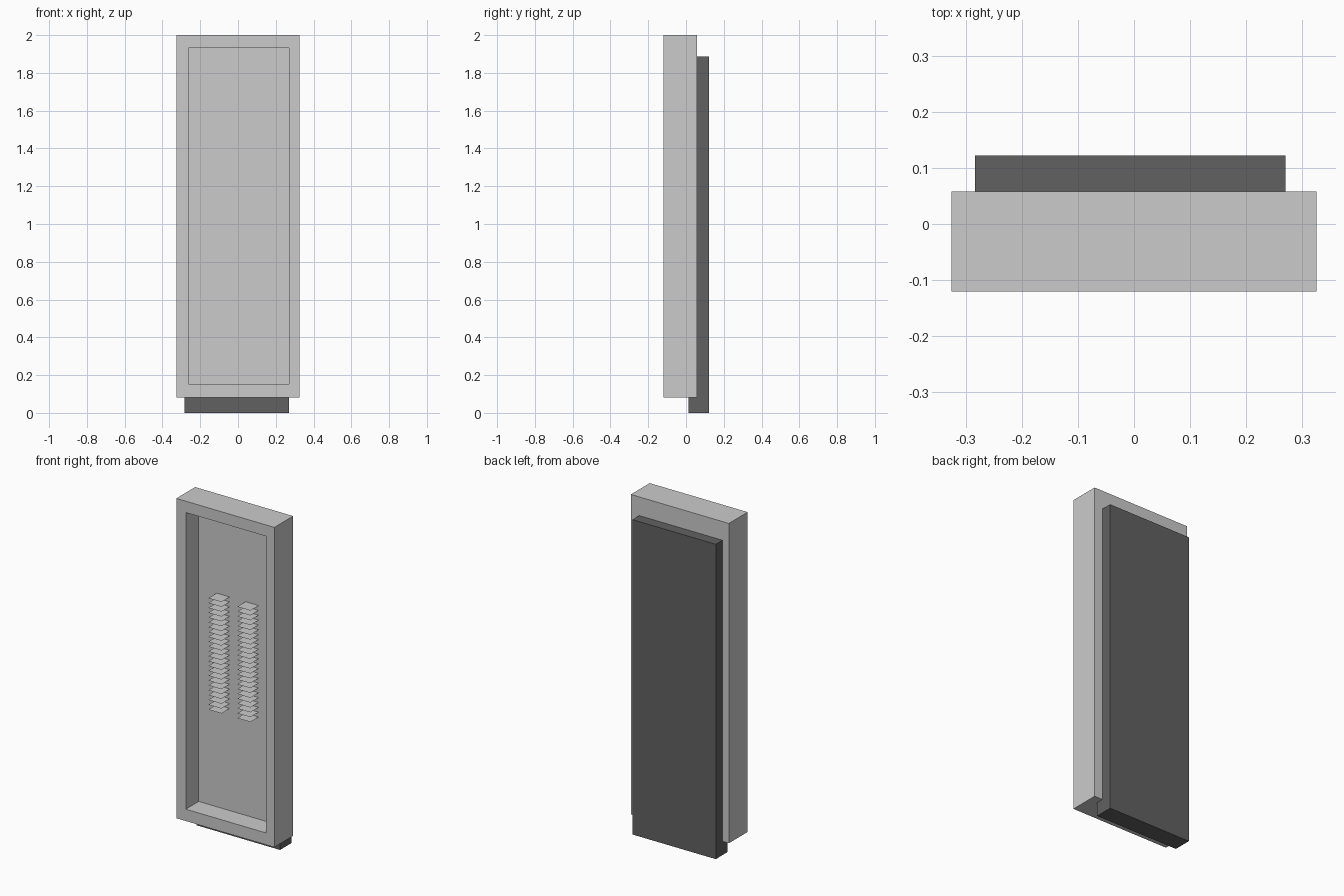
import bpy, bmesh

if "Cube" in bpy.data.objects:
    bpy.data.objects.remove(bpy.data.objects["Cube"])


def material(name, v):
    m = bpy.data.materials.new(name)
    m.diffuse_color = (v, v, v, 1)
    m.use_nodes = True
    m.node_tree.nodes["Principled BSDF"].inputs["Base Color"].default_value = m.diffuse_color
    return m


def add_object(name, bm, mat=None):
    me = bpy.data.meshes.new(name)
    bm.to_mesh(me)
    bm.free()
    ob = bpy.data.objects.new(name, me)
    bpy.context.collection.objects.link(ob)
    if mat:
        me.materials.append(mat)
    return ob


def box(lo, hi):
    bm = bmesh.new()
    bmesh.ops.create_cube(bm, size=1)
    for v in bm.verts:
        v.co = [lo[i] if v.co[i] < 0 else hi[i] for i in range(3)]
    return bm


dark = material("dark_grey", 0.12)
mid = material("mid_grey", 0.55)

# Tray-shaped casing: the front face is inset and pushed back into a recess
bm = box((-0.325, -0.12, 0.082), (0.325, 0.058, 2.0))
bm.normal_update()
front = min(bm.faces, key=lambda f: f.calc_center_median().y)
bmesh.ops.inset_region(bm, faces=[front], thickness=0.06)
rim = list(front.verts)
for v in rim:
    v.co.x = -0.262 if v.co.x < 0 else 0.27
    v.co.z = 0.153 if v.co.z < 1 else 1.932
floor = bmesh.ops.extrude_discrete_faces(bm, faces=[front])["faces"][0]
for v in floor.verts:
    v.co.y = 0.002
bmesh.ops.recalc_face_normals(bm, faces=bm.faces)
add_object("casing", bm, mid)

# Dark slab set into the back, reaching down to the ground
add_object("back_panel", box((-0.283, 0.013, 0), (0.27, 0.122, 1.888)), dark)

# Two columns of thin horizontal vent slats
bm = bmesh.new()
for x in (-0.143, 0.049):
    for i in range(24):
        z = 1.434 - i * 0.02905
        bm.faces.new([bm.verts.new(p) for p in (
            (x, -0.077, z), (x + 0.087, -0.077, z),
            (x + 0.087, 0.002, z), (x, 0.002, z))])
add_object("vent_slats", bm)
